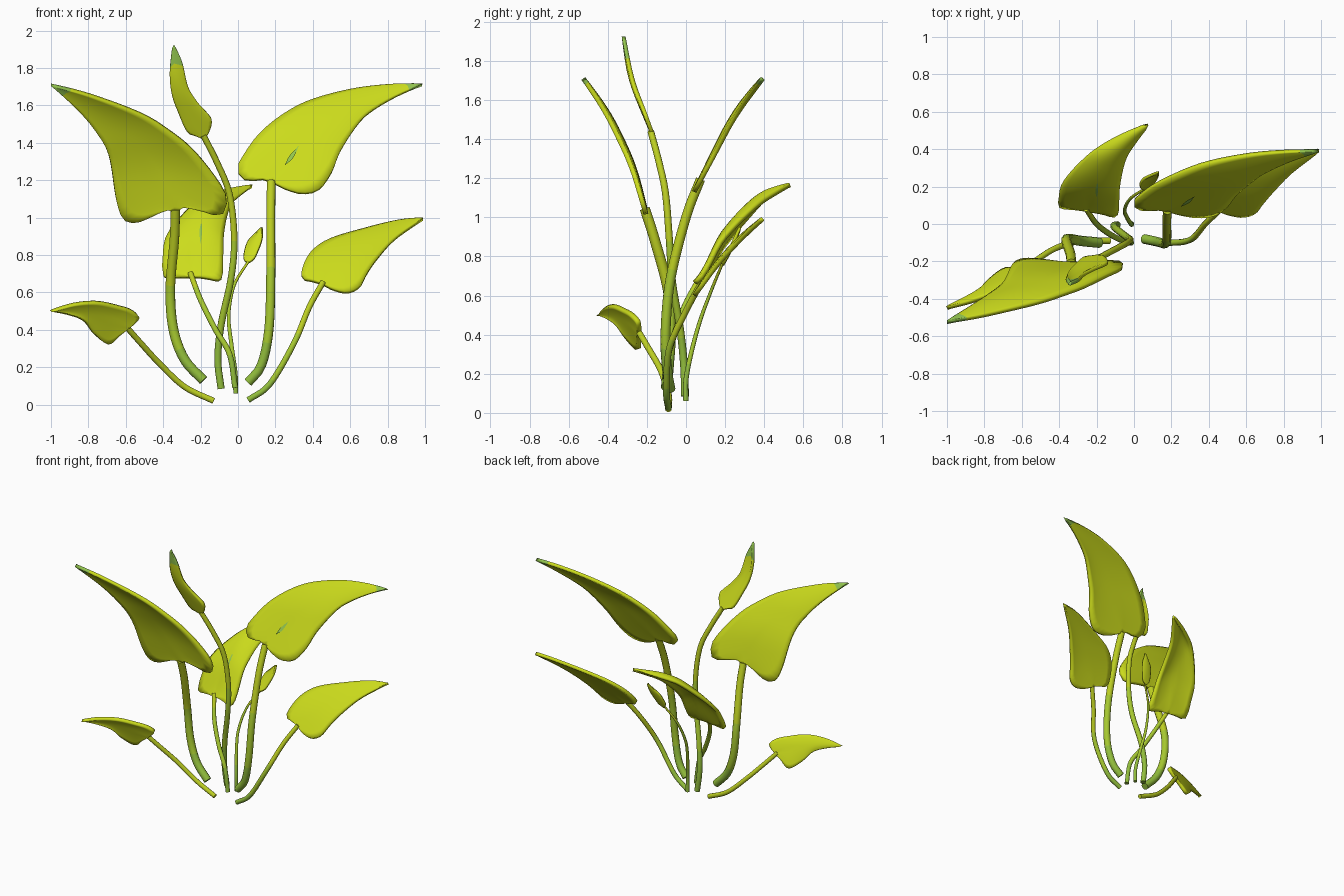
import bpy, bmesh, math
from mathutils import Vector

if "Cube" in bpy.data.objects:
    bpy.data.objects.remove(bpy.data.objects["Cube"])


def srgb(r, g, b):
    return tuple(((c / 255 + 0.055) / 1.055) ** 2.4 for c in (r, g, b)) + (1.0,)


def material(name, rgb):
    m = bpy.data.materials.new(name)
    m.diffuse_color = srgb(*rgb)
    m.use_nodes = True
    m.node_tree.nodes["Principled BSDF"].inputs["Base Color"].default_value = m.diffuse_color
    return m


LIME = material("leaf_lime", (204, 220, 28))
TIP = material("leaf_tip_green", (146, 196, 78))
STEM = material("stem_lime", (188, 206, 34))
MID = material("stem_yellow_green", (166, 200, 48))
BASE = material("stem_base_green", (146, 190, 60))


def spline(pts, n):
    """Catmull-Rom through pts, resampled to n+1 evenly spaced points."""
    p = [Vector(q) for q in pts]
    p = [2 * p[0] - p[1]] + p + [2 * p[-1] - p[-2]]
    dense = []
    for i in range(1, len(p) - 2):
        a, b, c, d = p[i - 1:i + 3]
        for k in range(12):
            t = k / 12
            dense.append(0.5 * (2 * b + (c - a) * t + (2 * a - 5 * b + 4 * c - d) * t * t
                                + (3 * b - a - 3 * c + d) * t ** 3))
    dense.append(p[-2])
    dist = [0.0]
    for u, v in zip(dense, dense[1:]):
        dist.append(dist[-1] + (v - u).length)
    out, j = [], 0
    for i in range(n + 1):
        s = dist[-1] * i / n
        while j < len(dense) - 2 and dist[j + 1] < s:
            j += 1
        f = (s - dist[j]) / max(dist[j + 1] - dist[j], 1e-9)
        out.append(dense[j].lerp(dense[j + 1], min(max(f, 0), 1)))
    return out


def interp(table, v):
    i = 0
    while i < len(table) - 2 and v > table[i + 1][0]:
        i += 1
    (a, fa), (b, fb) = table[i], table[i + 1]
    return fa + (fb - fa) * (v - a) / (b - a)


def smooth(table, w=0.08):
    """Rounded version of a piecewise line, as a depth function."""
    return lambda x, v: sum(interp(table, v + w * k / 3) for k in range(-3, 4)) / 7


def finish(bm, name, mats):
    bmesh.ops.remove_doubles(bm, verts=bm.verts, dist=0.0004)
    bmesh.ops.recalc_face_normals(bm, faces=bm.faces)
    for f in bm.faces:
        f.smooth = True
    me = bpy.data.meshes.new(name)
    bm.to_mesh(me)
    bm.free()
    ob = bpy.data.objects.new(name, me)
    for m in mats:
        me.materials.append(m)
    bpy.context.collection.objects.link(ob)
    return ob


def leaf(name, base, side_a, side_b, tip, depth, bulge=0.0, thick=0.024,
         flat=False, mats=(LIME, TIP), tip_from=2.0, lift=0.0):
    """Blade between two outline sides; depth gives the third coordinate."""
    n, m = 28, 5
    A = spline([base] + side_a + [tip], n)
    B = spline([base] + side_b + [tip], n)
    b0, t0 = Vector(base), Vector(tip)
    k = int(n * 0.6)
    ctrl = (A[k] + B[k]) - 0.5 * (b0 + t0)
    bm = bmesh.new()
    rows = []
    for i in range(n + 1):
        t = i / n
        mid = b0 * (1 - t) ** 2 + ctrl * 2 * t * (1 - t) + t0 * t * t
        row = []
        for j in range(-m, m + 1):
            s = abs(j) / m
            p = mid.lerp(A[i] if j < 0 else B[i], s)
            d = depth(*p) + bulge * (1 - s * s) * math.sin(math.pi * t) + lift
            row.append(bm.verts.new((p.x, p.y, d) if flat else (p.x, d, p.y)))
        rows.append(row)
    for i in range(n):
        for j in range(2 * m):
            f = bm.faces.new((rows[i][j], rows[i][j + 1], rows[i + 1][j + 1], rows[i + 1][j]))
            f.material_index = 1 if (i + 0.5) / n > tip_from else 0
    ob = finish(bm, name, mats)
    if thick:
        mod = ob.modifiers.new("thickness", 'SOLIDIFY')
        mod.thickness, mod.offset = thick, 0
    return ob


def stem(name, pts, r0, r1, green=0.2, mid=0.55, sides=10):
    """Tapered tube with capped ends, greener towards the foot."""
    n = 28
    c = spline(pts, n)
    bm = bmesh.new()
    rings, side = [], Vector((0, 1, 0))
    for i, p in enumerate(c):
        d = (c[min(i + 1, n)] - c[max(i - 1, 0)]).normalized()
        side = (side - d * side.dot(d)).normalized()
        up = d.cross(side)
        r = r0 + (r1 - r0) * i / n
        rings.append([bm.verts.new(p + r * (side * math.cos(a) + up * math.sin(a)))
                      for a in (2 * math.pi * q / sides for q in range(sides))])
    for i in range(n):
        for q in range(sides):
            w = (q + 1) % sides
            f = bm.faces.new((rings[i][q], rings[i][w], rings[i + 1][w], rings[i + 1][q]))
            f.material_index = 2 if i < n * green else 1 if i < n * mid else 0
    bm.faces.new(rings[0]).material_index = 2 if green else 0
    bm.faces.new(rings[-1])
    ob = finish(bm, name, (STEM, MID, BASE))
    ob.data.set_sharp_from_angle(angle=math.radians(60))
    return ob


# Large left leaf, leaning forward
leaf("large_left_leaf", (-.335, 1.03),
     [(-.29, 1.055), (-.20, 1.035), (-.09, 1.015), (-.06, 1.10), (-.11, 1.20), (-.24, 1.36), (-.37, 1.465),
      (-.52, 1.555), (-.79, 1.655)],
     [(-.38, 1.04), (-.45, 1.01), (-.54, .975), (-.61, .99), (-.65, 1.09), (-.69, 1.33), (-.76, 1.46), (-.86, 1.58)],
     (-1.0, 1.71), smooth([(1.0, -.20), (1.27, -.28), (1.54, -.41), (1.71, -.525)]), .015, tip_from=.92)
stem("large_left_stem", [(-.185, -.10, .13), (-.285, -.09, .24), (-.345, -.08, .40), (-.362, -.09, .62),
                         (-.34, -.16, .885), (-.335, -.211, 1.045)], .028, .026)

# Large right leaf, leaning back
d2 = smooth([(1.12, .036), (1.32, .145), (1.52, .25), (1.71, .393)])
leaf("large_right_leaf", (.178, 1.19),
     [(.14, 1.205), (.10, 1.20), (.02, 1.21), (0, 1.27), (.03, 1.33), (.11, 1.44), (.23, 1.54), (.38, 1.62),
      (.6, 1.68), (.8, 1.705)],
     [(.21, 1.175), (.25, 1.155), (.34, 1.13), (.43, 1.15), (.50, 1.24), (.55, 1.36), (.65, 1.51), (.73, 1.58),
      (.85, 1.65)],
     (.985, 1.71), d2, -.015, tip_from=.93)
leaf("large_right_leaf_streak", (.25, 1.28), [(.275, 1.33)], [(.295, 1.32)], (.325, 1.385),
     d2, thick=0, mats=(TIP, TIP), lift=-.031)
stem("large_right_stem", [(.055, -.08, .12), (.125, -.095, .21), (.165, -.105, .40), (.175, -.08, .68),
                          (.175, .0, 1.0), (.178, .074, 1.195)], .026, .024)

# Lower right leaf, leaning back
leaf("lower_right_leaf", (.45, .645),
     [(.40, .66), (.345, .675), (.345, .725), (.39, .81), (.49, .88), (.69, .94), (.86, .98)],
     [(.51, .615), (.585, .60), (.65, .63), (.69, .70), (.745, .78), (.84, .885)],
     (.99, .993), smooth([(.59, .036), (.76, .16), (.90, .29), (.99, .39)], .05), -.012)
stem("lower_right_stem", [(.055, -.09, .025), (.17, -.10, .11), (.30, -.085, .33), (.38, .0, .52),
                          (.455, .072, .655)], .017, .016)

# Lower left leaf, arching forward and drooping at the tip
leaf("lower_left_leaf", (-.585, .41),
     [(-.55, .44), (-.53, .47), (-.57, .505), (-.635, .525), (-.75, .548), (-.875, .538)],
     [(-.63, .375), (-.695, .325), (-.77, .38), (-.82, .447), (-.90, .48)],
     (-1.0, .50), lambda x, z: .187 + .404 * x - .465 * z, .012)
stem("lower_left_stem", [(-.13, -.09, .02), (-.285, -.09, .095), (-.42, -.13, .22), (-.525, -.195, .335),
                         (-.60, -.245, .42)], .017, .016, 0, 0)

# Back leaf, arching away to the rear (outline seen from above)
arch = smooth([(.05, .67), (.10, .70), (.15, .84), (.25, .955), (.38, 1.075), (.53, 1.165)], .04)


def d5(x, y):
    return arch(x, y) - .18 * max(0, -x - .2)


leaf("back_leaf", (-.25, .075),
     [(-.32, .085), (-.395, .095), (-.40, .15), (-.37, .24), (-.235, .375), (-.085, .465)],
     [(-.17, .06), (-.09, .053), (-.08, .21), (-.05, .35), (.005, .44)],
     (.075, .532), d5, .045, flat=True)
leaf("back_leaf_streak", (-.20, .14), [(-.206, .18)], [(-.192, .18)], (-.195, .23),
     d5, thick=0, flat=True, mats=(TIP, TIP), lift=.054)
stem("back_stem", [(-.015, -.10, .09), (-.045, -.095, .27), (-.12, -.06, .40), (-.20, .0, .56),
                   (-.255, .08, .705)], .016, .015, .25, .85)

# Tall narrow leaf
leaf("tall_narrow_leaf", (-.18, 1.42),
     [(-.225, 1.44), (-.27, 1.46), (-.315, 1.56), (-.35, 1.66), (-.36, 1.78)],
     [(-.155, 1.46), (-.14, 1.52), (-.165, 1.56), (-.22, 1.62), (-.27, 1.70), (-.30, 1.83)],
     (-.342, 1.925), smooth([(1.45, -.18), (1.56, -.22), (1.70, -.275), (1.92, -.318)]), -.01,
     thick=.02, tip_from=.8)
stem("tall_stem", [(-.09, -.005, .085), (-.108, -.01, .24), (-.09, -.03, .43), (-.038, -.07, .67), (-.02, -.085, .885),
                   (-.045, -.105, 1.125), (-.11, -.14, 1.29), (-.185, -.18, 1.44)], .020, .017)

# Small young leaf
leaf("small_leaf", (.05, .755),
     [(.03, .79), (.05, .87), (.09, .915)], [(.085, .78), (.105, .82), (.128, .885)],
     (.13, .95), smooth([(.75, .185), (.95, .275)]), .008, thick=.016)
stem("small_stem", [(-.012, 0, .06), (-.015, .0, .17), (-.035, .03, .32), (-.05, .075, .48), (-.02, .135, .64),
                    (.055, .187, .765)], .014, .007, .25, .8)
